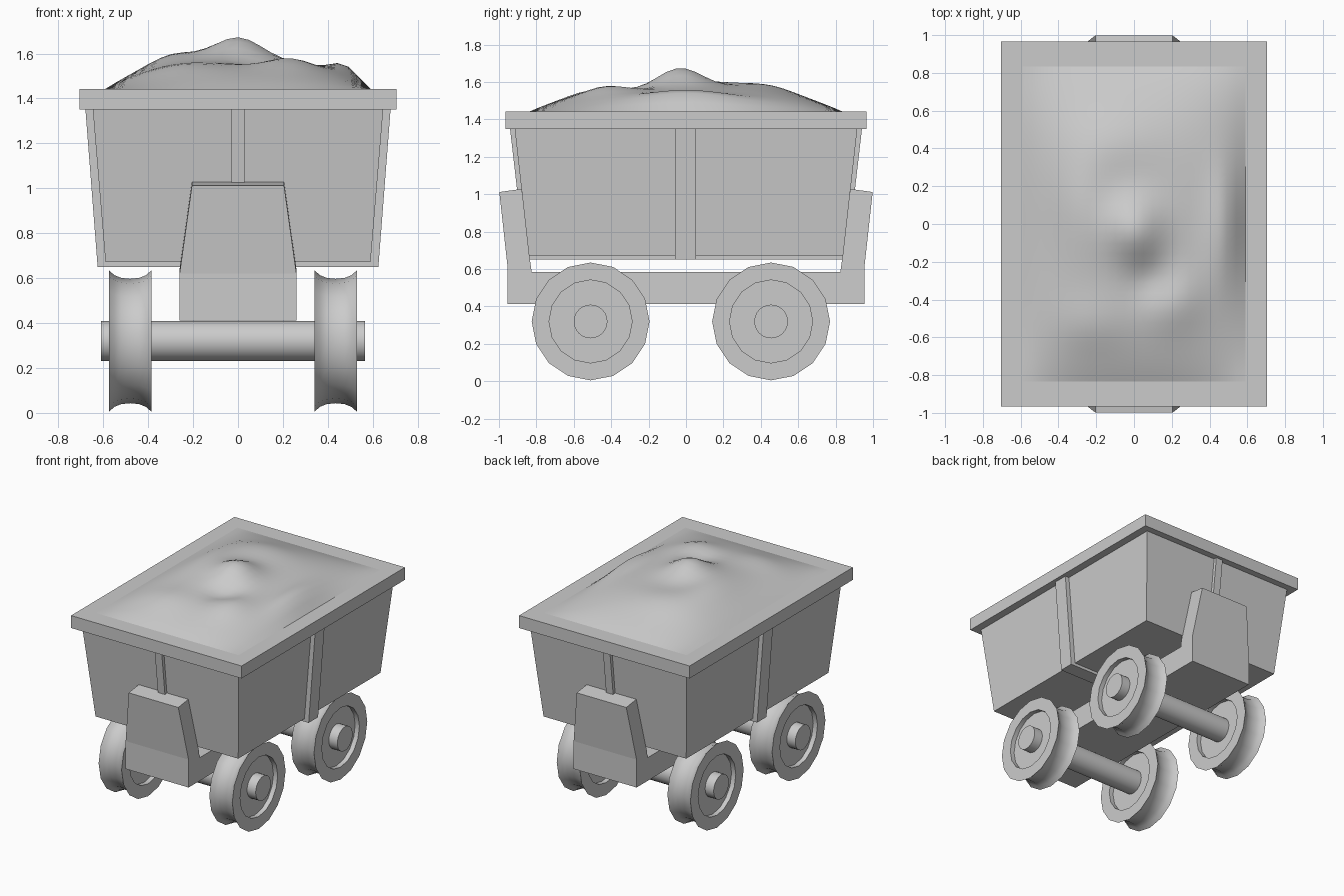
import bpy, bmesh, math

if "Cube" in bpy.data.objects:
    bpy.data.objects.remove(bpy.data.objects["Cube"])


def make(name, verts, faces, smooth=None):
    me = bpy.data.meshes.new(name)
    me.from_pydata(verts, [], faces)
    bm = bmesh.new()
    bm.from_mesh(me)
    bmesh.ops.recalc_face_normals(bm, faces=bm.faces)
    bm.to_mesh(me)
    bm.free()
    ob = bpy.data.objects.new(name, me)
    bpy.context.collection.objects.link(ob)
    if smooth:
        bpy.ops.object.select_all(action='DESELECT')
        ob.select_set(True)
        bpy.context.view_layer.objects.active = ob
        bpy.ops.object.shade_smooth_by_angle(angle=math.radians(smooth))
    return ob


def skin(name, rings, closed=False, caps=(), smooth=None):
    """Bridge successive vertex rings; optionally cap rings or close the loop."""
    n = len(rings[0])
    verts = [p for r in rings for p in r]
    m = len(rings)
    faces = []
    for i in range(m if closed else m - 1):
        a, b = i * n, (i + 1) % m * n
        faces += [(a + j, a + (j + 1) % n, b + (j + 1) % n, b + j) for j in range(n)]
    faces += [tuple(range(c * n, c * n + n)) for c in caps]
    return make(name, verts, faces, smooth)


def rect(hx, hy, z):
    return [(-hx, -hy, z), (hx, -hy, z), (hx, hy, z), (-hx, hy, z)]


def mirrored(half):
    """Complete a symmetric profile from its positive half."""
    return half + [(-a, z) for a, z in reversed(half)]


def lathe_x(name, profile, x, y, z, n, closed=False, caps=()):
    rings = [[(x + px, y + r * math.sin(2 * math.pi * k / n),
               z + r * math.cos(2 * math.pi * k / n)) for k in range(n)] for px, r in profile]
    return skin(name, rings, closed, caps, 40)


# Tapered bin and its top rim
skin("bin", [rect(.59, .84, .672), rect(.648, .918, 1.37)], caps=(0,))
skin("rim", [rect(.705, .965, 1.35), rect(.705, .965, 1.443),
             rect(.59, .835, 1.443), rect(.59, .835, 1.35)], closed=True)

# Bands wrapping under the bin, sideways and lengthwise
side = mirrored([(.68, 1.36), (.625, .65)])
inner = mirrored([(.63, 1.36), (.575, .69)])
side = side + inner[::-1]
skin("side_band", [[(a, y, z) for a, z in side] for y in (-.058, .053)], caps=(0, 1))
end = mirrored([(.942, 1.36), (.86, .65)]) + mirrored([(.90, 1.36), (.82, .69)])[::-1]
skin("end_band", [[(x, a, z) for a, z in end] for x in (-.03, .028)], caps=(0, 1))

# Cradle chassis with upturned, narrowing ends
cradle = mirrored([(.825, .585), (.833, .64), (.88, 1.028), (.998, 1.012), (.955, .62), (.955, .412)])
skin("chassis", [[(s * (.205 if z > .9 else .26), a, z) for a, z in cradle] for s in (-1, 1)],
     caps=(0, 1))

# Flanged wheels with concave treads and recessed faces, plus axles
tread = [(-.095, .315), (-.07, .293), (-.04, .281), (0, .277), (.04, .281), (.07, .293), (.095, .315)]
wheel = [(-.06, .05), (-.06, .222), (-.095, .222)] + tread + [(.095, .222), (.06, .222), (.06, .05)]
for label, y in (("front", -.51), ("rear", .455)):
    lathe_x(label + "_axle", [(-.588, .09), (.588, .09)], -.022, y, .32, 24, caps=(0, 1))
    for sname, x in (("left", -.48), ("right", .435)):
        lathe_x(f"{label}_{sname}_wheel", wheel, x, y, .32, 16, closed=True)

# Lumpy heap of ore: x, y, height, spread x, spread y
LUMPS = [(0, -.03, .105, .15, .17), (-.3, .1, .05, .16, .3), (.22, -.42, .045, .15, .17),
         (.5, 0, .11, .09, .3), (-.1, .45, .04, .25, .2), (-.25, -.55, .03, .2, .15)]


def heap_z(x, y):
    edge = (1 - abs(x / .59) ** 3) * (1 - abs(y / .835) ** 3)
    h = .125 + sum(a * math.exp(-((x - cx) / sx) ** 2 - ((y - cy) / sy) ** 2)
                   for cx, cy, a, sx, sy in LUMPS)
    h -= .04 * math.exp(-((x - .1) / .12) ** 2 - ((y + .3) / .12) ** 2)
    return 1.443 + edge * h


NX, NY = 24, 32
pts = []
for j in range(NY + 1):
    for i in range(NX + 1):
        x, y = -.59 + 1.18 * i / NX, -.835 + 1.67 * j / NY
        pts.append((x, y, heap_z(x, y)))
W = NX + 1
quads = [(j * W + i, j * W + i + 1, (j + 1) * W + i + 1, (j + 1) * W + i)
         for j in range(NY) for i in range(NX)]
make("ore_heap", pts, quads, 60)
